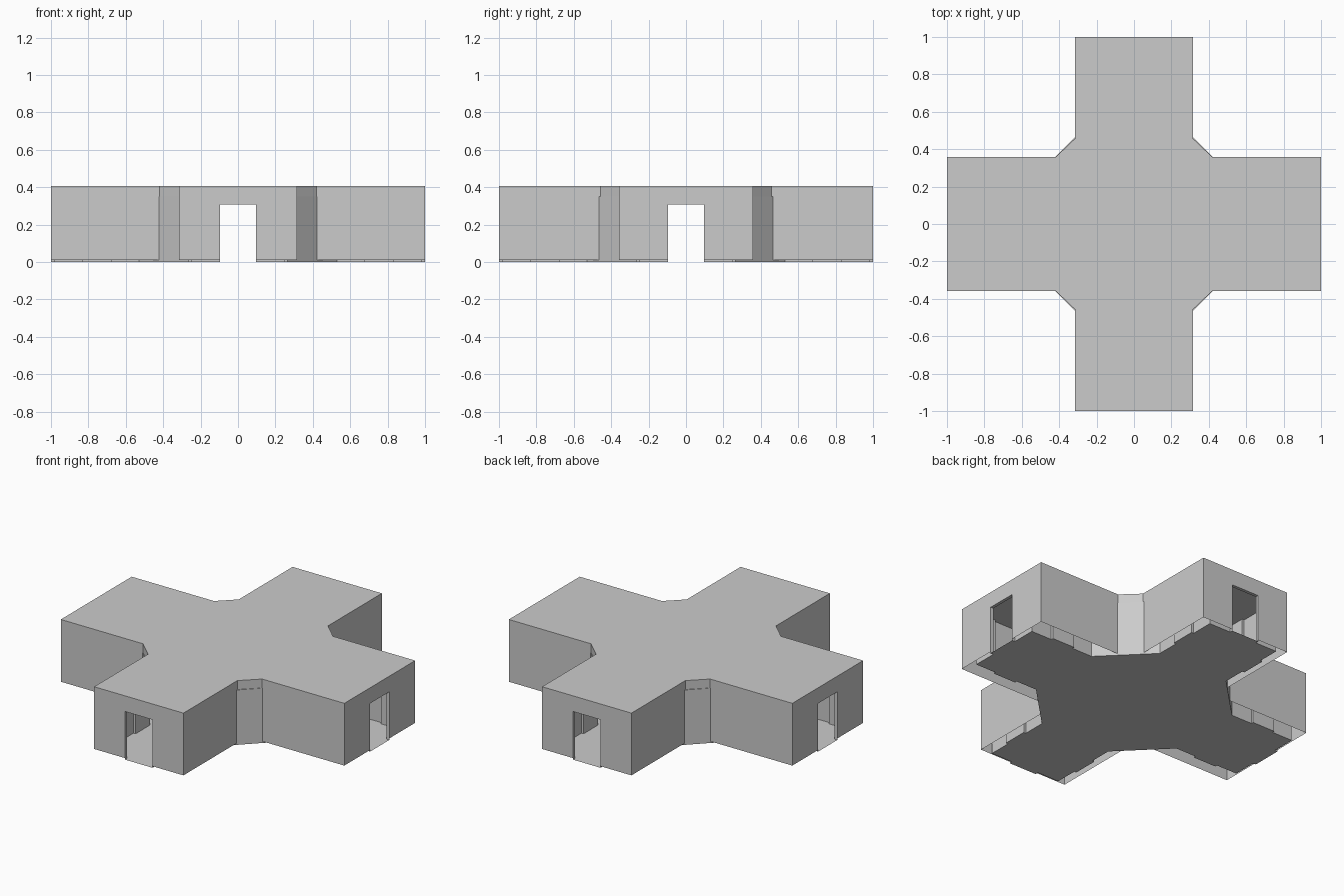
import bpy, bmesh
from mathutils import Matrix
from math import pi

if "Cube" in bpy.data.objects:
    bpy.data.objects.remove(bpy.data.objects["Cube"])

DOOR_W, DOOR_H = 0.097, 0.307
END, INNER_END = 1.0, 0.98


def full_loop(q):
    """Mirror one quadrant outline into a closed counter-clockwise loop."""
    return (q + [(-x, y) for x, y in reversed(q)] + [(-x, -y) for x, y in q]
            + [(x, -y) for x, y in reversed(q)])


def finish(bm, name):
    bmesh.ops.remove_doubles(bm, verts=bm.verts, dist=1e-5)
    mesh = bpy.data.meshes.new(name)
    bm.to_mesh(mesh)
    bm.free()
    obj = bpy.data.objects.new(name, mesh)
    bpy.context.collection.objects.link(obj)
    return obj


def quad(bm, pts):
    return bm.faces.new([bm.verts.new(p) for p in pts])


def shell(name, quadrant, z0, z1, floor=False, inward=False):
    """Walls and roof around the outline, leaving a doorway at each arm end."""
    bm = bmesh.new()
    loop = full_loop(quadrant)
    n, k = len(loop), len(quadrant)
    for i in range(n):
        (ax, ay), (bx, by) = loop[i], loop[(i + 1) % n]
        base = DOOR_H if i % k == k - 1 else z0
        quad(bm, [(ax, ay, base), (bx, by, base), (bx, by, z1), (ax, ay, z1)])
    quad(bm, [(x, y, z1) for x, y in loop])
    if floor:
        quad(bm, [(x, y, z0) for x, y in reversed(loop)])
    if inward:
        bmesh.ops.reverse_faces(bm, faces=bm.faces[:])
    return finish(bm, name)


# outer casing, open underneath
casing = [(END, DOOR_W), (END, 0.357), (0.42, 0.357), (0.315, 0.457),
          (0.315, END), (DOOR_W, END)]
shell("outer_casing", casing, 0.01, 0.407)

# inner corridor lining with shallow recessed wall panels
h, r = 0.25, 0.265
side = [(INNER_END, DOOR_W), (INNER_END, h), (0.835, h), (0.835, r),
        (0.675, r), (0.675, h), (0.53, h)]
lining = side + [(y, x) for x, y in reversed(side)]
shell("corridor_lining", lining, 0.0, 0.35, floor=True, inward=True)

# doorway jambs, lintels and thresholds
bm = bmesh.new()
a, b, w, t = INNER_END, END, DOOR_W, DOOR_H
for i in range(4):
    ring = [(-w, 0), (w, 0), (w, t), (-w, t)]
    rot = Matrix.Rotation(i * pi / 2, 4, 'Z')
    for j in range(4):
        (y0, z0), (y1, z1) = ring[j], ring[(j + 1) % 4]
        f = quad(bm, [(a, y0, z0), (a, y1, z1), (b, y1, z1), (b, y0, z0)])
        bmesh.ops.transform(bm, matrix=rot, verts=f.verts[:])
finish(bm, "doorway_frames")
